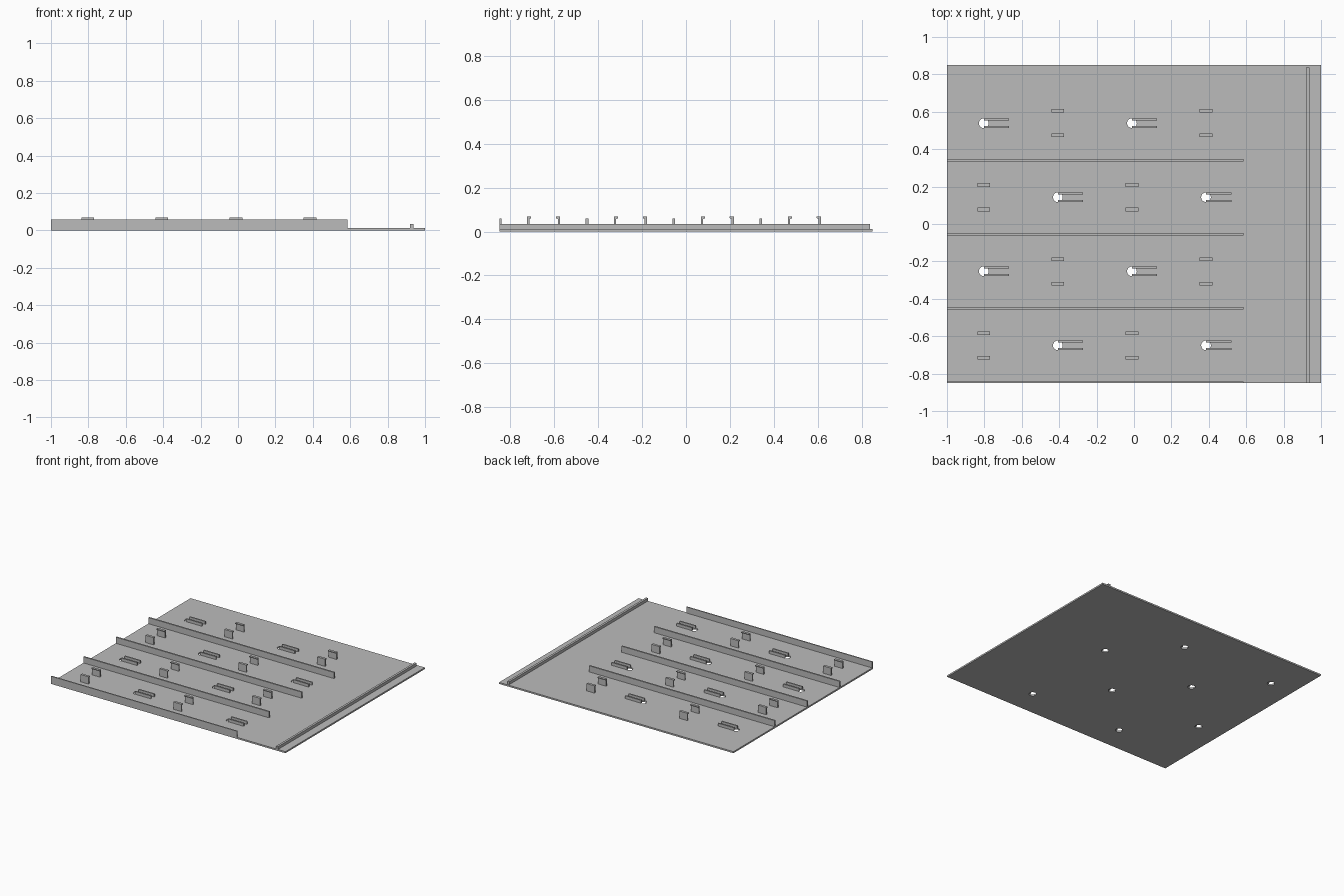
import bpy
import bmesh
from mathutils import Matrix, Vector

if "Cube" in bpy.data.objects:
    bpy.data.objects.remove(bpy.data.objects["Cube"], do_unlink=True)

grey = bpy.data.materials.new("plain grey")
grey.use_nodes = True
COLOUR = (0.5, 0.5, 0.5, 1)
grey.diffuse_color = COLOUR
grey.node_tree.nodes["Principled BSDF"].inputs["Base Color"].default_value = COLOUR

PLATE_TOP = 0.012
HALF_Y = 0.85
PITCH = 0.396


def finish(name, bm):
    bmesh.ops.recalc_face_normals(bm, faces=bm.faces)
    mesh = bpy.data.meshes.new(name)
    bm.to_mesh(mesh)
    bm.free()
    mesh.materials.append(grey)
    obj = bpy.data.objects.new(name, mesh)
    bpy.context.collection.objects.link(obj)
    return obj


def box(name, x, y, z):
    """Box from (min, max) pairs."""
    bm = bmesh.new()
    size = Vector((x[1] - x[0], y[1] - y[0], z[1] - z[0]))
    mid = Vector((sum(x) / 2, sum(y) / 2, sum(z) / 2))
    bmesh.ops.create_cube(bm, size=1, matrix=Matrix.LocRotScale(mid, None, size))
    return finish(name, bm)


def hook(name, x, y, side):
    """Upright clip whose lip points back to the row's centre line."""
    profile = [(0.075, PLATE_TOP), (0.075, 0.068), (0.056, 0.068),
               (0.056, 0.061), (0.065, 0.058), (0.065, PLATE_TOP)]
    bm = bmesh.new()
    face = bm.faces.new([bm.verts.new((x - 0.034, y + side * py, pz)) for py, pz in profile])
    out = bmesh.ops.extrude_face_region(bm, geom=[face], use_keep_orig=True)
    moved = [v for v in out["geom"] if isinstance(v, bmesh.types.BMVert)]
    bmesh.ops.translate(bm, verts=moved, vec=(0.068, 0, 0))
    return finish(name, bm)


# Base plate, edge ridge and dividing walls
plate = box("base_plate", (-1, 1), (-HALF_Y, HALF_Y), (0, PLATE_TOP))
box("edge_ridge", (0.92, 0.937), (-HALF_Y, 0.838), (PLATE_TOP, 0.034))
for i in range(4):
    y = 0.341 - i * PITCH
    box(f"divider_wall_{i + 1}", (-1, 0.585), (max(y - 0.006, -HALF_Y), y + 0.006), (PLATE_TOP, 0.059))

# Alternating stations: hooks at one spot, hole with guide rails at the next
cutters = bmesh.new()
for row in range(4):
    y = 0.539 - row * PITCH
    for col in range(4):
        x = -0.803 + col * PITCH
        tag = f"{row + 1}_{col + 1}"
        if (row + col) % 2:
            for side, label in ((1, "back"), (-1, "front")):
                hook(f"hook_{label}_{tag}", x, y, side)
        else:
            bmesh.ops.create_cone(cutters, cap_ends=True, segments=24, radius1=0.026, radius2=0.026,
                                  depth=0.1, matrix=Matrix.Translation((x, y, 0)))
            for side, label in ((1, "back"), (-1, "front")):
                edges = sorted((y + side * 0.015, y + side * 0.025))
                box(f"guide_rail_{label}_{tag}", (x, x + 0.135), edges, (PLATE_TOP, 0.034))

# Cut the round holes through the plate
cutter = finish("hole_cutter", cutters)
cutter.hide_render = True
cut = plate.modifiers.new("holes", "BOOLEAN")
cut.operation = "DIFFERENCE"
cut.solver = "EXACT"
cut.object = cutter
bpy.context.view_layer.objects.active = plate
bpy.ops.object.modifier_apply(modifier=cut.name)
bpy.data.objects.remove(cutter, do_unlink=True)
